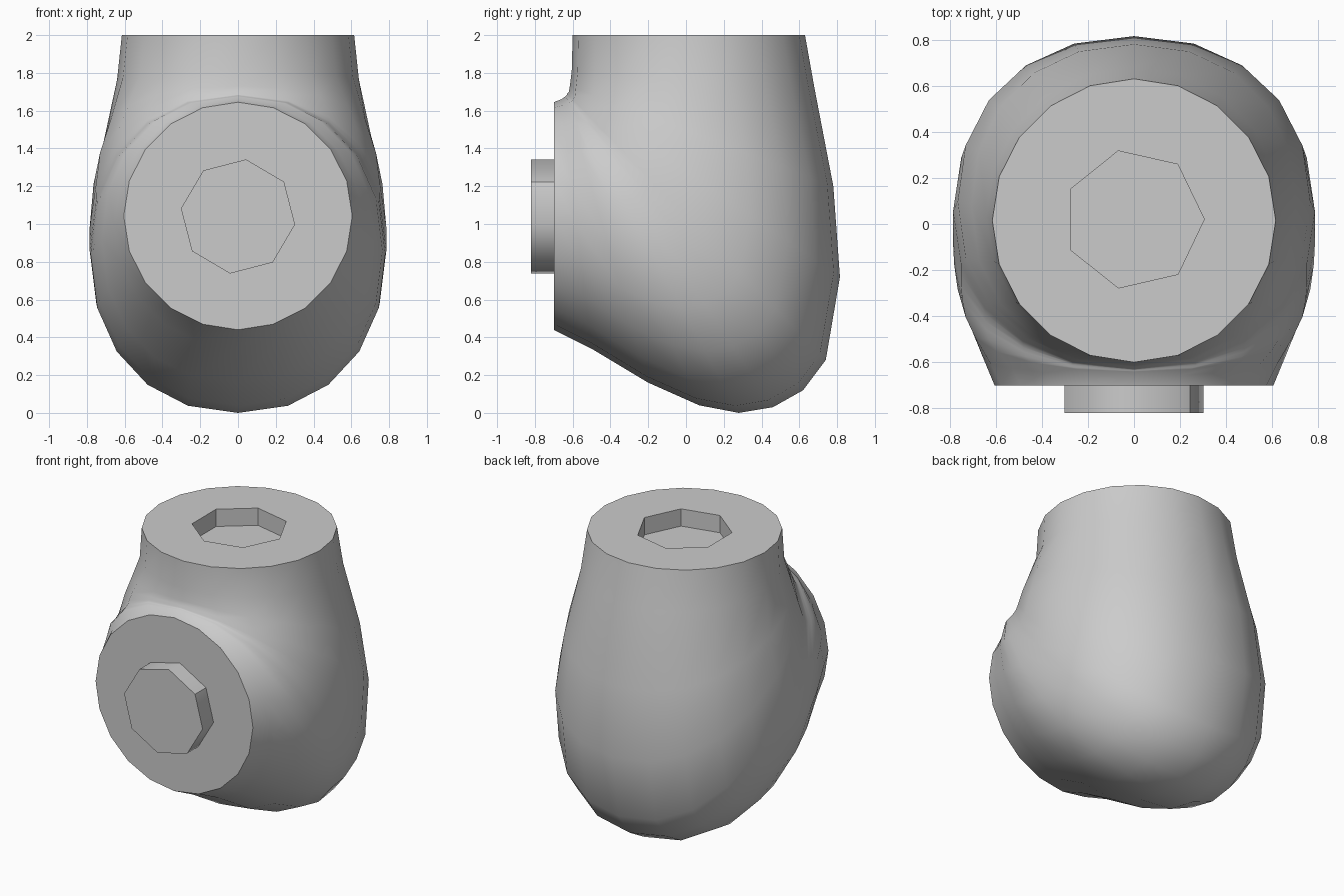
import bpy, bmesh, math
from mathutils import Vector, Matrix

cube = bpy.data.objects.get("Cube")
if cube:
    bpy.data.objects.remove(cube, do_unlink=True)

grey = bpy.data.materials.new("plain grey")
grey.use_nodes = True
color = (0.6, 0.6, 0.6, 1)
grey.diffuse_color = color
grey.node_tree.nodes["Principled BSDF"].inputs["Base Color"].default_value = color


def make_object(name, bm):
    bmesh.ops.recalc_face_normals(bm, faces=bm.faces)
    mesh = bpy.data.meshes.new(name)
    bm.to_mesh(mesh)
    bm.free()
    mesh.materials.append(grey)
    obj = bpy.data.objects.new(name, mesh)
    bpy.context.collection.objects.link(obj)
    return obj


def prism(name, sides, radius, depth, matrix):
    bm = bmesh.new()
    bmesh.ops.create_cone(bm, cap_ends=True, segments=sides, radius1=radius,
                          radius2=radius, depth=depth, matrix=matrix)
    return make_object(name, bm)


# Elbow sections: inner (y, z), outer (y, z), half width in x
SIDES = 20
sections = [
    ((-0.60, 2.00), (0.63, 2.00), 0.615),
    ((-0.605, 1.81), (0.68, 1.72), 0.64),
    ((-0.615, 1.73), (0.78, 1.20), 0.705),
    ((-0.62, 1.70), (0.815, 0.72), 0.765),
    ((-0.63, 1.69), (0.74, 0.28), 0.785),
    ((-0.63, 1.685), (0.62, 0.12), 0.785),
    ((-0.632, 1.683), (0.46, 0.03), 0.785),
    ((-0.635, 1.68), (0.28, 0.00), 0.78),
    ((-0.638, 1.678), (0.07, 0.04), 0.765),
    ((-0.64, 1.675), (-0.20, 0.16), 0.72),
    ((-0.66, 1.66), (-0.50, 0.34), 0.655),
    ((-0.70, 1.645), (-0.70, 0.44), 0.605),
]


def soften(v, power):
    return math.copysign(abs(v) ** power, v)


# Body: loft the sections from the upper opening round to the front disc
bm = bmesh.new()
rings = []
for i, (inner, outer, width) in enumerate(sections):
    a, b = Vector((0, *inner)), Vector((0, *outer))
    mid, half = (a + b) / 2, (b - a) / 2
    power = 0.92 if 2 <= i <= 9 else 1.0
    ring = []
    for k in range(SIDES):
        t = math.tau * k / SIDES
        p = mid + half * soften(math.cos(t), power)
        p.x = width * soften(math.sin(t), power)
        ring.append(bm.verts.new(p))
    rings.append(ring)
for r, s in zip(rings, rings[1:]):
    for k in range(SIDES):
        n = (k + 1) % SIDES
        bm.faces.new((r[k], r[n], s[n], s[k]))
bm.faces.new(rings[0])
bm.faces.new(rings[-1])
body = make_object("elbow_body", bm)

# Socket: seven sided recess in the upper face
cutter = prism("socket_cutter", 7, 0.305, 0.24,
               Matrix.Translation((0, 0.02, 2)) @ Matrix.Rotation(math.radians(13), 4, 'Z'))
cut = body.modifiers.new("socket", 'BOOLEAN')
cut.operation = 'DIFFERENCE'
cut.solver = 'EXACT'
cut.object = cutter
bpy.context.view_layer.objects.active = body
body.select_set(True)
bpy.ops.object.modifier_apply(modifier=cut.name)
bpy.data.objects.remove(cutter, do_unlink=True)

# Peg: eight sided stud on the front disc
peg = prism("front_peg", 8, 0.305, 0.14,
            Matrix.Translation((0, -0.75, 1.04)) @ Matrix.Rotation(math.pi / 2, 4, 'X')
            @ Matrix.Rotation(math.radians(-8), 4, 'Z'))

# Smooth the curved shell, keep rims and peg crisp
bpy.ops.object.select_all(action='DESELECT')
for obj in (body, peg):
    obj.select_set(True)
bpy.context.view_layer.objects.active = body
bpy.ops.object.shade_smooth_by_angle(angle=math.radians(45))
